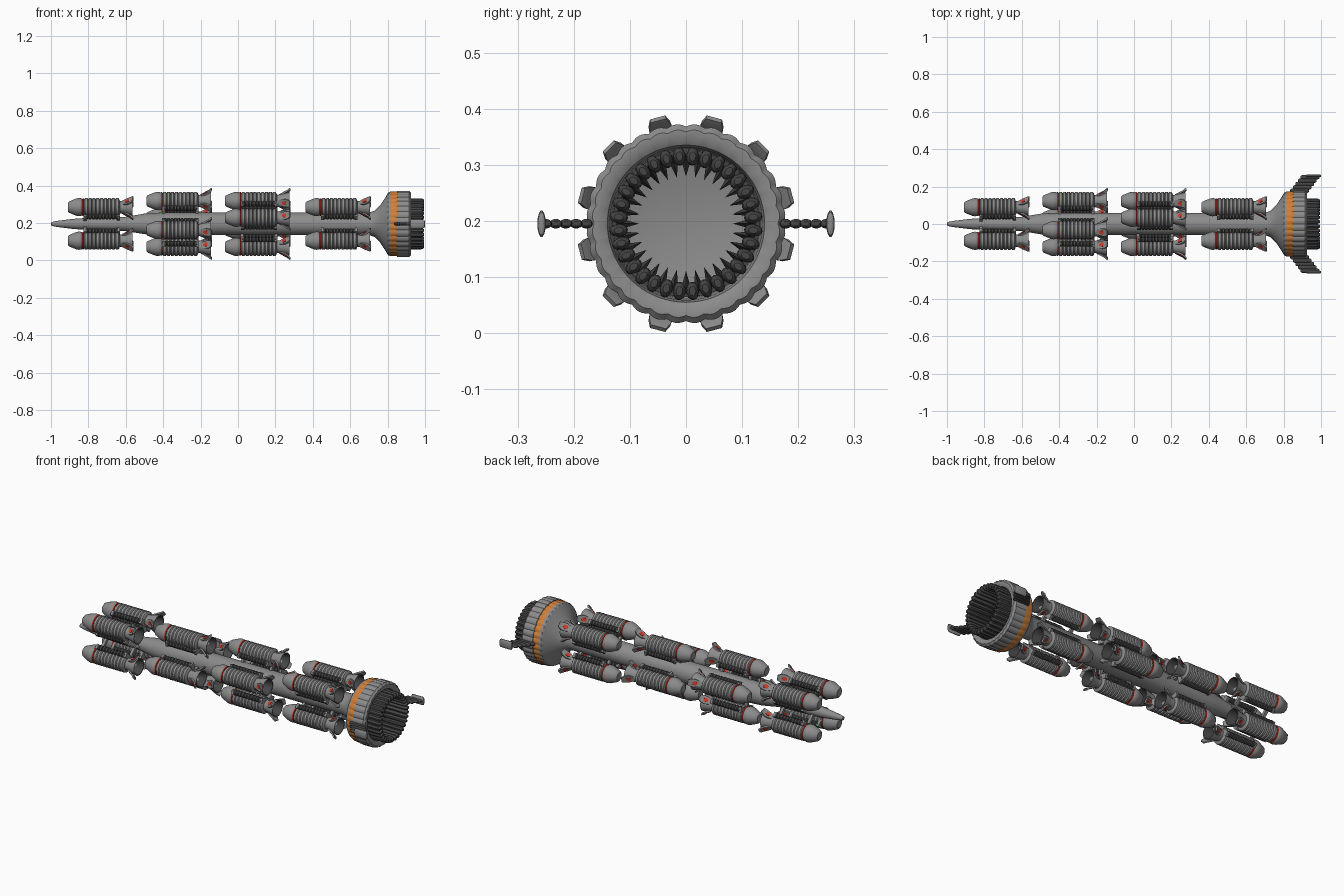
import bpy, bmesh, math
from mathutils import Matrix

if "Cube" in bpy.data.objects:
    bpy.data.objects.remove(bpy.data.objects["Cube"])

AX = 0.195  # height of the long axis


def mat(name, c):
    m = bpy.data.materials.new(name)
    m.diffuse_color = (*c, 1)
    m.use_nodes = True
    m.node_tree.nodes["Principled BSDF"].inputs["Base Color"].default_value = m.diffuse_color
    return m


GREY = mat("hull_grey", (0.26, 0.26, 0.26))
DARK = mat("dark_grey", (0.06, 0.06, 0.06))
ORANGE = mat("orange", (0.62, 0.21, 0.04))
RED = mat("red", (0.62, 0.04, 0.02))


def finish(bm, mats):
    bmesh.ops.remove_doubles(bm, verts=bm.verts, dist=1e-6)
    bmesh.ops.recalc_face_normals(bm, faces=bm.faces)
    me = bpy.data.meshes.new("part")
    bm.to_mesh(me)
    bm.free()
    for m in mats:
        me.materials.append(m)
    for p in me.polygons:
        p.use_smooth = True
    me.set_sharp_from_angle(angle=math.radians(35))
    return me


def place(name, me, M=Matrix()):
    ob = bpy.data.objects.new(name, me)
    bpy.context.collection.objects.link(ob)
    ob.matrix_world = Matrix.Translation((0, 0, AX)) @ M
    return ob


def lathe(prof, seg, mats, wave=None, rule=None, scale=(1, 1, 1)):
    """Revolve (x, r) points about x; wave(x, r, a) scales r, rule(j) picks the colour."""
    bm = bmesh.new()
    rings = []
    for x, r in prof:
        row = []
        for i in range(seg):
            a = 2 * math.pi * i / seg
            k = r * (wave(x, r, a) if wave else 1)
            row.append(bm.verts.new((x * scale[0], k * math.cos(a) * scale[1], k * math.sin(a) * scale[2])))
        rings.append(row)
    for j in range(len(rings) - 1):
        for i in range(seg):
            n = (i + 1) % seg
            f = bm.faces.new((rings[j][i], rings[j][n], rings[j + 1][n], rings[j + 1][i]))
            if rule:
                f.material_index = rule(j)
    return finish(bm, mats)


def ribs(x0, x1, n, lo, hi):
    s = (x1 - x0) / n
    out = []
    for i in range(n):
        b = x0 + i * s
        out += [(b, lo), (b + s * .2, hi), (b + s * .78, hi), (b + s * .97, lo)]
    return out


def prism(pts, thick, mats):
    """Extrude an x-y outline by thick, centred on z = 0."""
    bm = bmesh.new()
    a = [bm.verts.new((x, y, -thick / 2)) for x, y in pts]
    b = [bm.verts.new((x, y, thick / 2)) for x, y in pts]
    bm.faces.new(a)
    bm.faces.new(b)
    for i in range(len(pts)):
        j = (i + 1) % len(pts)
        bm.faces.new((a[i], a[j], b[j], b[i]))
    return finish(bm, mats)


def slat(half_len, ry, rz, m):
    """Blunt-ended bar with an oval section, along x."""
    prof = [(-1, 0), (-.99, .5), (-.93, .85), (-.8, 1), (.8, 1), (.93, .85), (.99, .5), (1, 0)]
    return lathe(prof, 14, [m], scale=(half_len, ry, rz))


def rot(deg):
    return Matrix.Rotation(math.radians(deg), 4, 'X')


T = Matrix.Translation

# Central spindle hull
hull = [(-1, 0), (-.997, .01), (-.97, .016), (-.88, .027), (-.84, .03), (-.6, .038), (-.5, .055),
        (-.42, .06), (.70, .06), (.73, .07), (.76, .1), (.80, .16)]
place("hull", lathe(hull, 40, [GREY]))

# Fluted engine ring with orange band and recessed, radially creased floor
N = 32


def flute(x, r, a):
    if r > .15 and x > .805:
        return 1 + .025 * (abs(math.sin(a * N / 2)) - .6)
    return 1


ring = [(.795, .155), (.803, .168), (.815, .172), (.85, .172), (.85, .176), (.915, .176), (.925, .166),
        (.925, .152), (.918, .14), (.9, .136), (.83, .132), (.825, .11), (.80, .0)]
place("engine_ring", lathe(ring, N * 6, [GREY, ORANGE], flute, lambda j: 1 if j == 2 else 0))

# Basket of dark bars, with spikes leaning in over the floor
bar = slat(.082, .0165, .0115, DARK)
place("basket_wall", lathe([(.83, .131), (.985, .131), (.985, .124), (.83, .124)], 64, [DARK]))
spikes = bmesh.new()
for i in range(N):
    a = 2 * math.pi * i / N
    w = math.pi / N
    p = [spikes.verts.new((x, r * math.cos(b), r * math.sin(b)))
         for x, r, b in ((.84, .13, a - w), (.84, .13, a + w), (.835, .084, a), (.9, .122, a))]
    for q in ((0, 2, 3), (2, 1, 3), (0, 1, 2)):
        spikes.faces.new([p[k] for k in q])
    place("basket_bar", bar, rot(360 * (i + .5) / N) @ T((.913, .1205, 0)))
place("floor_spikes", finish(spikes, [DARK]))

# Side outriggers: stepped bars ending in a rounded plate
rung = slat(.05, .0115, .0085, DARK)
paddle = slat(.04, .0075, .024, GREY)
for s in (1, -1):
    for i in range(5):
        place("outrigger_bar", rung, T((.885 + .014 * i, s * (.178 + .018 * i), 0)))
    place("outrigger_plate", paddle, T((.96, s * .2575, 0)))

# Booster pod meshes: axis along x from 0, outward is +y
nose = lathe([(0, 0), (0, .022), (.006, .03), (.025, .038), (.045, .046), (.058, .049), (.07, .048),
              (.077, .045), (.077, 0)], 28, [GREY])
band = lathe([(.077, .044), (.0785, .0475), (.0845, .0475), (.086, .044)], 28, [RED])
body = lathe([(.086, 0), (.086, .043)] + ribs(.088, .275, 9, .043, .0485) + [(.278, .034), (.278, 0)], 28, [GREY])
bell = lathe([(.27, .034), (.285, .033), (.31, .038), (.345, .047), (.345, .0435), (.31, .034),
              (.285, .028), (.285, 0)], 28, [GREY, DARK], rule=lambda j: 1 if j >= 4 else 0)
rod = lathe([(.09, 0), (.09, .009)] + ribs(.092, .272, 10, .011, .015) + [(.275, .009), (.275, 0)], 14, [DARK])
bracket = prism([(-.008, .02), (.008, .02), (.008, .1), (-.008, .1)], .018, [GREY])
collar = prism([(-.007, .085), (.007, .085), (.007, .112), (-.007, .112)], .112, [GREY])


# Nozzle fin: a slanted flared plate, with a red patch on its outer face
def plate(sections, lift, thick, m):
    bm = bmesh.new()
    rows = []
    for x, y, w in sections:
        rows.append([bm.verts.new((x + dx, y + dy, s * w))
                     for dx, dy, s in ((0, lift, -1), (0, lift, 1), (thick, lift - thick, 1),
                                       (thick, lift - thick, -1))])
    for a, b in zip(rows, rows[1:]):
        for i in range(4):
            j = (i + 1) % 4
            bm.faces.new((a[i], a[j], b[j], b[i]))
    bm.faces.new(rows[0])
    bm.faces.new(rows[-1])
    return finish(bm, [m])


fin = plate([(.29, .034, .013), (.315, .045, .021), (.335, .057, .02), (.346, .069, .014)], 0, .006, GREY)
patch = plate([(.304, .0405, .006), (.313, .0455, .0105), (.326, .0525, .009)], .002, .004, RED)

# Four groups of four pods, each group turned about the hull
for x0, turn in ((-.91, 45), (-.49, 15), (-.07, 75), (.36, 45)):
    for k in range(4):
        R = rot(turn + 90 * k)
        P = R @ T((x0, .127, 0))
        for name, me in (("pod_nose", nose), ("pod_red_band", band), ("pod_body", body), ("pod_nozzle", bell)):
            place(name, me, P)
        for f in range(3):
            place("nozzle_fin", fin, P @ rot(120 * f))
            place("fin_red_patch", patch, P @ rot(120 * f))
        for s in (-1, 1):
            place("feed_rod", rod, R @ T((x0, .099, s * .043)))
        for bx in (.092, .272):
            place("pod_bracket", bracket, R @ T((x0 + bx, 0, 0)))
            place("pod_collar", collar, R @ T((x0 + bx, 0, 0)))
